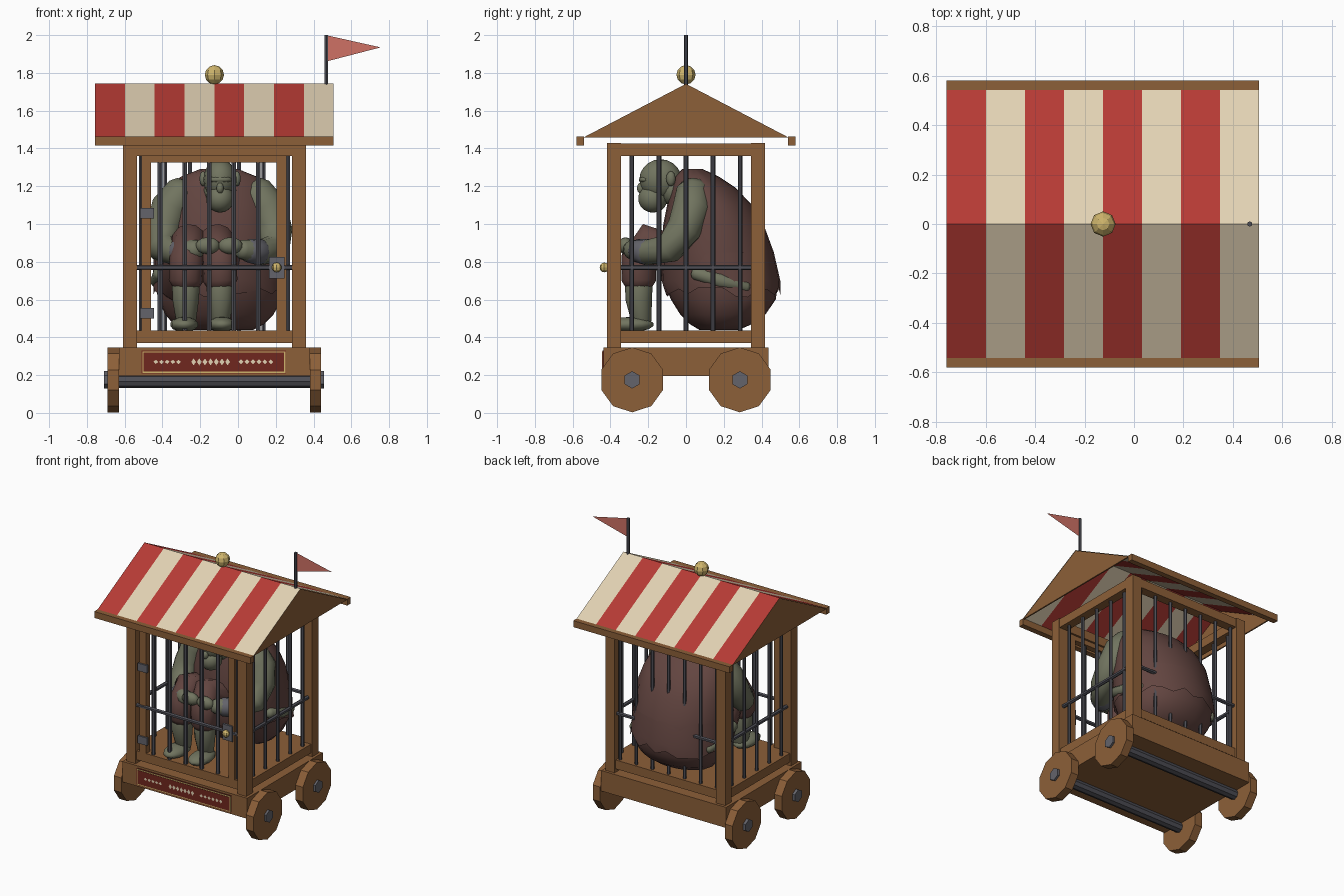
import bpy, bmesh, math, random
from mathutils import Vector, Matrix

if "Cube" in bpy.data.objects:
    bpy.data.objects.remove(bpy.data.objects["Cube"])

random.seed(4)
CX = -0.125          # cage centre in x
BODY_X = -0.1        # creature centre in x


def material(name, *rgb):
    m = bpy.data.materials.new(name)
    m.diffuse_color = (*rgb, 1)
    m.use_nodes = True
    m.node_tree.nodes["Principled BSDF"].inputs["Base Color"].default_value = m.diffuse_color
    return m


WOOD = material("wood", 0.265, 0.115, 0.04)
RED = material("red_stripe", 0.47, 0.043, 0.035)
CREAM = material("cream_stripe", 0.76, 0.645, 0.455)
IRON = material("dark_iron", 0.075, 0.075, 0.09)
METAL = material("grey_metal", 0.125, 0.125, 0.145)
GOLD = material("gold", 0.62, 0.46, 0.15)
SKIN = material("olive_skin", 0.165, 0.175, 0.115)
CLOTH = material("brown_cloth", 0.125, 0.06, 0.052)
SIGN = material("sign_red", 0.16, 0.02, 0.013)
FLAG = material("flag_red", 0.62, 0.165, 0.13)


def finish(name, bm, mats, smooth=False):
    bmesh.ops.recalc_face_normals(bm, faces=bm.faces)
    me = bpy.data.meshes.new(name)
    bm.to_mesh(me)
    bm.free()
    for m in (mats if isinstance(mats, list) else [mats]):
        me.materials.append(m)
    if smooth:
        me.polygons.foreach_set("use_smooth", [True] * len(me.polygons))
    ob = bpy.data.objects.new(name, me)
    bpy.context.collection.objects.link(ob)
    return ob


def box(name, x, y, z, mat):
    bm = bmesh.new()
    bmesh.ops.create_cube(bm, size=1)
    for v in bm.verts:
        v.co = [r[0] + (c + 0.5) * (r[1] - r[0]) for c, r in zip(v.co, (x, y, z))]
    return finish(name, bm, mat)


def rod(name, a, b, r, mat, sides=6):
    a, b = Vector(a), Vector(b)
    bm = bmesh.new()
    m = Matrix.Translation((a + b) / 2) @ (b - a).to_track_quat('Z', 'Y').to_matrix().to_4x4()
    bmesh.ops.create_cone(bm, cap_ends=True, segments=sides, radius1=r, radius2=r,
                          depth=(b - a).length, matrix=m)
    return finish(name, bm, mat)


def ball(name, loc, scale, mat, seg=16, smooth=True):
    bm = bmesh.new()
    m = Matrix.Translation(loc) @ Matrix.Diagonal((*scale, 1))
    bmesh.ops.create_uvsphere(bm, u_segments=seg, v_segments=max(6, seg * 5 // 8), radius=1, matrix=m)
    return finish(name, bm, mat, smooth)


def loft(name, rings, mat, cap=True):
    bm = bmesh.new()
    rows = [[bm.verts.new(p) for p in ring] for ring in rings]
    n = len(rows[0])
    for a, b in zip(rows, rows[1:]):
        for i in range(n):
            bm.faces.new((a[i], a[(i + 1) % n], b[(i + 1) % n], b[i]))
    if cap:
        bm.faces.new(rows[0])
        bm.faces.new(rows[-1])
    return finish(name, bm, mat, True)


def limb(name, pts, mat, n=12):
    """Tapered tube through (x, y, z, radius) points with rounded ends."""
    p = [Vector(q[:3]) for q in pts]
    r = [q[3] for q in pts]
    d0, d1 = (p[0] - p[1]).normalized(), (p[-1] - p[-2]).normalized()
    p = [p[0] + d0 * r[0] * .6, p[0] + d0 * r[0] * .4] + p + [p[-1] + d1 * r[-1] * .4, p[-1] + d1 * r[-1] * .6]
    r = [r[0] * .3, r[0] * .75] + r + [r[-1] * .75, r[-1] * .3]
    rings = []
    side = None
    for i, c in enumerate(p):
        t = (p[min(i + 1, len(p) - 1)] - p[max(i - 1, 0)]).normalized()
        ref = side or (Vector((0, 0, 1)) if abs(t.z) < .8 else Vector((1, 0, 0)))
        side = (ref - t * ref.dot(t)).normalized()
        up = t.cross(side)
        rings.append([c + (side * math.cos(k * math.tau / n) + up * math.sin(k * math.tau / n)) * r[i]
                      for k in range(n)])
    return loft(name, rings, mat)


# Wagon base, floor and sign with a row of plain diamond ornaments
box("base", (-0.63, 0.38), (-0.437, 0.437), (0.195, 0.345), WOOD)
box("floor", (-0.6, 0.35), (-0.405, 0.405), (0.37, 0.435), WOOD)
box("sign_board", (-0.51, 0.255), (-0.442, -0.436), (0.208, 0.33), SIGN)
box("sign_border", (-0.506, 0.251), (-0.444, -0.438), (0.212, 0.326), GOLD)
box("sign_panel", (-0.499, 0.244), (-0.446, -0.438), (0.219, 0.319), SIGN)
bm = bmesh.new()
for x0, x1, h in ((-0.45, -0.30, 0.011), (-0.25, -0.04, 0.018), (0.0, 0.19, 0.013)):
    n = round((x1 - x0) / 0.03)
    for i in range(n):
        x = x0 + (i + .5) * (x1 - x0) / n
        bm.faces.new([bm.verts.new(p) for p in ((x - .013, -.448, .27), (x, -.448, .27 - h),
                                                (x + .013, -.448, .27), (x, -.448, .27 + h))])
finish("sign_diamonds", bm, CREAM)

# Wheels, hubs and axles
for y in (-0.285, 0.285):
    rod("axle", (-0.68, y, 0.167), (0.43, y, 0.167), 0.036, IRON, 8)
    for x, hub in ((-0.69, -0.71), (0.38, 0.425)):
        rod("hub", (hub, y, 0.175), (hub + 0.03, y, 0.175), 0.046, METAL)
        w = rod("wheel", (x, y, 0.175), (x + 0.06, y, 0.175), 0.172, WOOD, 10)
        # turn until a corner points straight down
        low = min(w.data.vertices, key=lambda v: v.co.z).co
        ang = -math.pi / 2 - math.atan2(low.z - 0.175, low.y - y)
        c = Vector((0, y, 0.175))
        w.data.transform(Matrix.Translation(c) @ Matrix.Rotation(ang, 4, 'X') @ Matrix.Translation(-c))

# Corner posts and top rails
for s in (-1, 1):
    px, py = CX + s * 0.448, s * 0.38
    for t in (-1, 1):
        box("post", (px - .037, px + .037), (t * .38 - .037, t * .38 + .037), (0.345, 1.43), WOOD)
    box("side_rail", (px - .033, px + .033), (-0.35, 0.35), (1.36, 1.425), WOOD)
    box("cross_rail", (-0.54, 0.29), (py - .033, py + .033), (1.36, 1.425), WOOD)

# Door frame, hinges and lock
for x in (-0.512, 0.205):
    box("door_stile", (x, x + 0.052), (-0.405, -0.36), (0.43, 1.36), WOOD)
box("door_top", (-0.512, 0.257), (-0.404, -0.361), (1.325, 1.365), WOOD)
for z in (0.5, 1.03):
    box("hinge", (-0.52, -0.445), (-0.417, -0.4), (z, z + 0.056), METAL)
box("lock_plate", (0.165, 0.245), (-0.417, -0.4), (0.712, 0.825), METAL)
ball("lock_knob", (0.205, -0.433, 0.77), (0.026, 0.024, 0.026), GOLD, 8, False)

# Cage bars
SIDES = (CX - 0.447, CX + 0.447)
for k in range(-3, 4):
    rod("back_bar", (CX + k * .13, 0.38, 0.43), (CX + k * .13, 0.38, 1.38), 0.012, IRON)
for k in range(-2, 3):
    rod("door_bar", (-0.153 + k * .13, -0.385, 0.43), (-0.153 + k * .13, -0.385, 1.36), 0.014, IRON)
    for x in SIDES:
        rod("side_bar", (x, k * .143, 0.43), (x, k * .143, 1.38), 0.012, IRON)
for x in (CX - 0.39, CX + 0.39):
    rod("door_side_bar", (x, -0.38, 0.43), (x, -0.38, 1.38), 0.012, IRON)
for x in SIDES:
    rod("side_cross_bar", (x, -0.36, 0.77), (x, 0.36, 0.77), 0.014, IRON)
for y in (-0.4, 0.385):
    rod("cross_bar", (-0.545, y, 0.77), (0.295, y, 0.77), 0.014, IRON)

# Striped roof
bm = bmesh.new()
W = 1.263 / 8
for s in (-1, 1):
    for i in range(8):
        x0, x1 = -0.757 + i * W, -0.757 + (i + 1) * W
        f = bm.faces.new([bm.verts.new(p) for p in
                          ((x0, 0, 1.745), (x1, 0, 1.745), (x1, s * .555, 1.455), (x0, s * .555, 1.455))])
        f.material_index = i % 2
bmesh.ops.remove_doubles(bm, verts=bm.verts, dist=1e-5)
finish("roof", bm, [RED, CREAM])
# Gable ends and eave boards
for x in (-0.756, 0.494):
    tri = [(-0.545, 1.457), (0.545, 1.457), (0, 1.742)]
    bm = bmesh.new()
    a, b = [[bm.verts.new((q, y, z)) for y, z in tri] for q in (x, x + 0.01)]
    bm.faces.new(a)
    bm.faces.new(b)
    for i in range(3):
        bm.faces.new((a[i], a[(i + 1) % 3], b[(i + 1) % 3], b[i]))
    finish("gable", bm, WOOD)
for s in (-1, 1):
    box("eave_board", (-0.757, 0.506), sorted((s * .54, s * .58)), (1.415, 1.462), WOOD)

# Finial, pole and pennant
ball("finial", (CX, 0, 1.79), (0.051, 0.051, 0.051), GOLD, 8, False)
rod("flag_pole", (0.468, 0, 1.73), (0.468, 0, 2.0), 0.011, IRON)
bm = bmesh.new()
bm.faces.new([bm.verts.new(p) for p in ((0.474, 0, 1.998), (0.474, 0, 1.862), (0.755, 0, 1.935))])
finish("pennant", bm, FLAG)

# Hunched robed body: z, y range, half width
SLICES = [(0.44, 0.07, 0.28, 0.18), (0.47, 0.02, 0.35, 0.24), (0.52, -0.03, 0.42, 0.29),
          (0.60, -0.08, 0.475, 0.325), (0.70, -0.12, 0.49, 0.34), (0.85, -0.13, 0.465, 0.345),
          (1.00, -0.12, 0.41, 0.335), (1.10, -0.10, 0.35, 0.315), (1.19, -0.08, 0.265, 0.27),
          (1.25, -0.06, 0.175, 0.20), (1.29, -0.02, 0.09, 0.10)]


def slice_ring(z, y0, y1, hw, grow=1.0, rough=0.006, rag=0.0):
    return [Vector((BODY_X + math.cos(a) * hw * grow + random.uniform(-rough, rough),
                    (y0 + y1) / 2 + math.sin(a) * (y1 - y0) / 2 * grow,
                    z + random.uniform(-rag, rag)))
            for a in (k * math.tau / 28 for k in range(28))]


loft("robe", [slice_ring(*s) for s in SLICES], CLOTH)
loft("ragged_hem", [slice_ring(*SLICES[5], 1.0), slice_ring(*SLICES[4], 1.03),
                    slice_ring(0.64, -0.09, 0.485, 0.335, 1.05, 0.006, 0.03)], CLOTH, False)

# Head
HX = BODY_X + 0.005
limb("neck", [(HX, 0.06, 1.17, 0.1), (HX, -0.08, 1.18, 0.085)], SKIN)
ball("head", (HX, -0.135, 1.235), (0.088, 0.112, 0.108), SKIN)
ball("jaw", (HX, -0.175, 1.135), (0.074, 0.078, 0.075), SKIN)
ball("brow", (HX, -0.215, 1.235), (0.065, 0.035, 0.02), SKIN, 12)
ball("nose", (HX, -0.238, 1.19), (0.02, 0.022, 0.03), SKIN, 10)

# Paired limbs
for s in (-1, 1):
    X = lambda d: BODY_X + s * d
    ball("ear", (HX + s * 0.09, -0.08, 1.24), (0.02, 0.025, 0.04), SKIN, 10)
    limb("arm", [(X(.19), .04, 1.17, .095), (X(.26), .03, 1.08, .105), (X(.295), -.01, .97, .095),
                 (X(.295), -.09, .87, .08), (X(.22), -.2, .85, .068), (X(.12), -.29, .865, .052)], SKIN)
    limb("wrist_wrap", [(X(.215), -.205, .851, .071), (X(.155), -.259, .858, .062)], METAL)
    ball("hand", (X(.06), -0.32, 0.885), (0.065, 0.04, 0.045), SKIN, 12)
    limb("waist_skin", [(X(.315), 0.05, 0.74, 0.035), (X(.322), 0.18, 0.70, 0.042),
                        (X(.30), 0.32, 0.665, 0.03)], SKIN)
    # legs sit a little to the left of the body
    L = lambda d: -0.185 + s * d
    limb("trouser_leg", [(L(.12), 0.08, 0.68, .12), (L(.09), -0.1, .85, .11), (L(.075), -.21, .91, .092),
                         (L(.085), -.25, .82, .092), (L(.09), -.25, .70, .092)], CLOTH)
    limb("shin", [(L(.09), -.25, .72, .075), (L(.092), -.25, .60, .07), (L(.09), -.235, .48, .052)], SKIN)
    ball("foot", (L(.1), -0.295, 0.468), (0.075, 0.125, 0.04), SKIN, 12)
